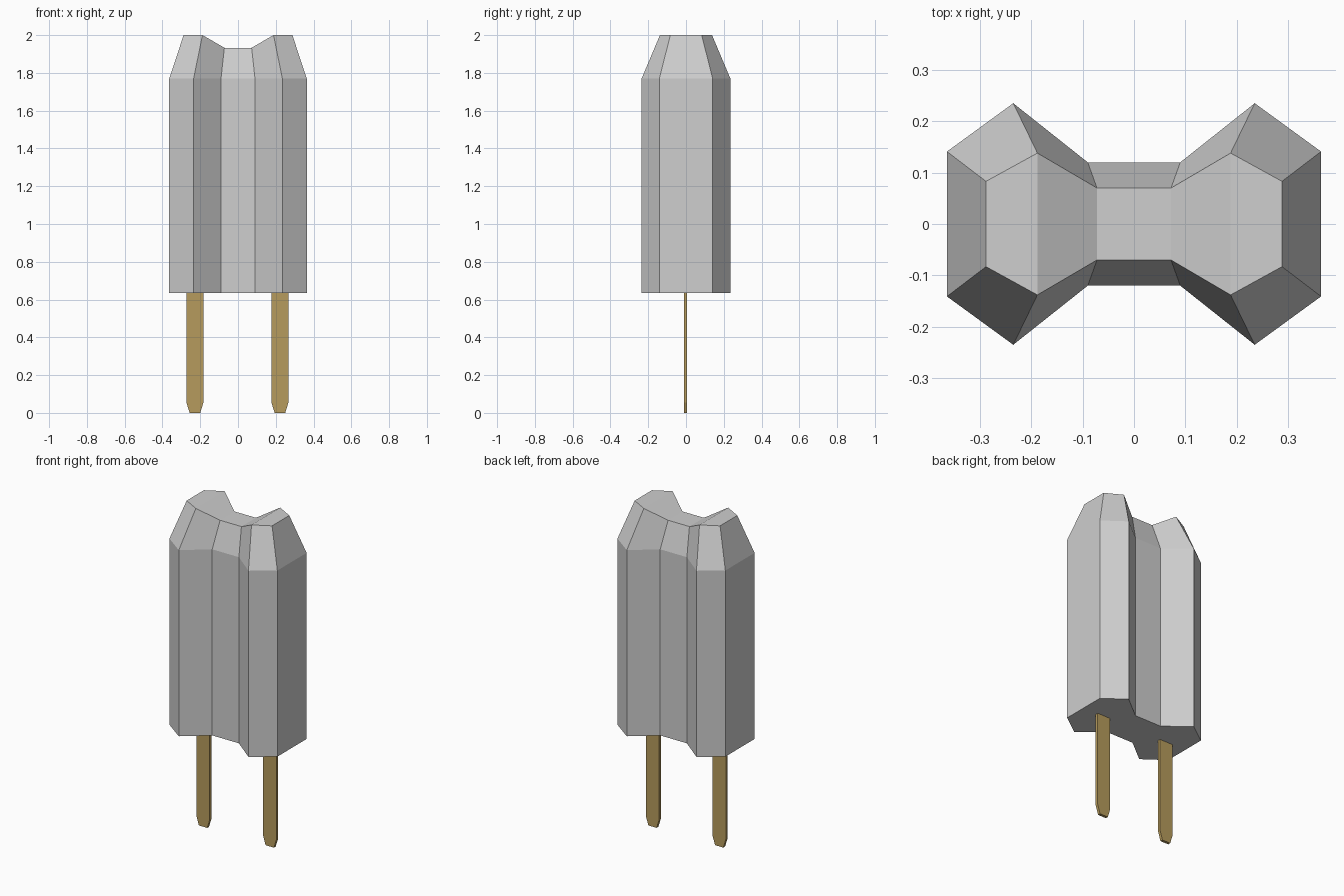
import bpy, bmesh

if "Cube" in bpy.data.objects:
    bpy.data.objects.remove(bpy.data.objects["Cube"])


def material(name, rgb):
    m = bpy.data.materials.new(name)
    m.diffuse_color = (*rgb, 1)
    m.use_nodes = True
    m.node_tree.nodes["Principled BSDF"].inputs["Base Color"].default_value = m.diffuse_color
    return m


def finish(bm, name, mat):
    bmesh.ops.recalc_face_normals(bm, faces=bm.faces)
    me = bpy.data.meshes.new(name)
    bm.to_mesh(me)
    bm.free()
    me.materials.append(mat)
    ob = bpy.data.objects.new(name, me)
    bpy.context.collection.objects.link(ob)
    return ob


def mirrored(quarter):
    """Mirror three quarter-profile points into a closed 12-point ring."""
    right = quarter + [(x, -y, z) for x, y, z in quarter[::-1]]
    return right + [(-x, y, z) for x, y, z in right[::-1]]


def bridge(bm, a, b):
    n = len(a)
    for i in range(n):
        bm.faces.new((a[i], a[(i + 1) % n], b[(i + 1) % n], b[i]))


grey = material("light grey plastic", (0.62, 0.62, 0.62))
brass = material("brass", (0.47, 0.33, 0.11))

# Body: waisted column with a tapered, saddle-shaped top
outline = [(0.09, 0.12), (0.235, 0.235), (0.364, 0.141)]
levels = [[(x, y, z) for x, y in outline] for z in (0.635, 1.77)]
levels.append([(0.072, 0.07, 1.933), (0.188, 0.138, 2.0), (0.288, 0.083, 2.0)])
bm = bmesh.new()
rings = [[bm.verts.new(p) for p in mirrored(q)] for q in levels]
bridge(bm, rings[0], rings[1])
bridge(bm, rings[1], rings[2])
bm.faces.new(rings[0])
# Top: outer flats, ramps and the low middle
t = rings[2]
for idx in ((1, 2, 3, 4), (0, 1, 4, 5), (11, 0, 5, 6), (10, 11, 6, 7), (9, 10, 7, 8)):
    bm.faces.new([t[i] for i in idx])
finish(bm, "housing", grey)

# Pins: thin flat strips with tapered tips
for side, cx in (("left", -0.228), ("right", 0.222)):
    bm = bmesh.new()
    profile = [(-0.028, 0), (0.028, 0), (0.045, 0.055), (0.045, 0.637),
               (-0.045, 0.637), (-0.045, 0.055)]
    front, back = [[bm.verts.new((cx + x, y, z)) for x, z in profile]
                   for y in (-0.011, 0.006)]
    bm.faces.new(front)
    bm.faces.new(back)
    bridge(bm, front, back)
    finish(bm, side + "_pin", brass)
